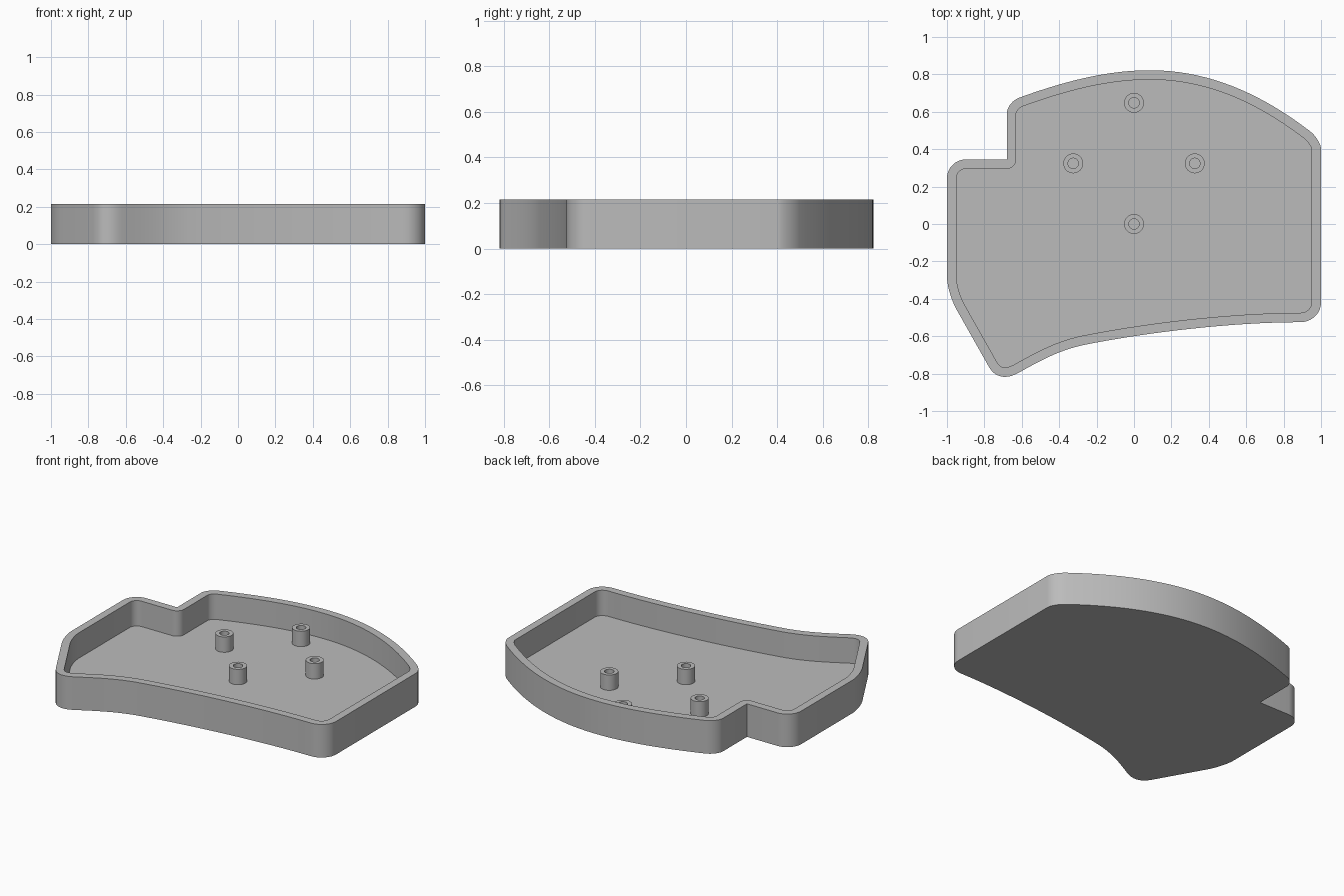
import bpy, bmesh, math
from mathutils import Vector
from mathutils.geometry import interpolate_bezier

HEIGHT, FLOOR, WALL = 0.215, 0.05, 0.05
POST_TOP, POST_R, HOLE_R = 0.15, 0.053, 0.028

cube = bpy.data.objects.get("Cube")
if cube:
    bpy.data.objects.remove(cube)

grey = bpy.data.materials.new("plain grey")
grey.use_nodes = True
grey.diffuse_color = (0.5, 0.5, 0.5, 1)
grey.node_tree.nodes["Principled BSDF"].inputs["Base Color"].default_value = (0.5, 0.5, 0.5, 1)


def finish(bm, name):
    bmesh.ops.recalc_face_normals(bm, faces=bm.faces[:])
    mesh = bpy.data.meshes.new(name)
    bm.to_mesh(mesh)
    bm.free()
    mesh.materials.append(grey)
    obj = bpy.data.objects.new(name, mesh)
    bpy.context.collection.objects.link(obj)
    bpy.ops.object.select_all(action='DESELECT')
    obj.select_set(True)
    bpy.context.view_layer.objects.active = obj
    bpy.ops.object.shade_smooth_by_angle(angle=math.radians(30))
    return obj


def bezier(a, b, c, d, steps=20):
    return [p.to_2d() for p in interpolate_bezier(*(Vector(p).to_3d() for p in (a, b, c, d)), steps)]


def fillet(a, corner, d):
    a, corner, d = Vector(a), Vector(corner), Vector(d)
    return bezier(a, a.lerp(corner, 0.55), d.lerp(corner, 0.55), d, 10)


def offset_inward(points, dist):
    # Clockwise outline: inside is to the right of travel
    result = []
    for i, p in enumerate(points):
        d1 = (p - points[i - 1]).normalized()
        d2 = (points[(i + 1) % len(points)] - p).normalized()
        n1, n2 = Vector((d1.y, -d1.x)), Vector((d2.y, -d2.x))
        if d1.x * d2.y - d1.y * d2.x > 0.5:
            # Round the inside of the notch
            result += [p + n1.lerp(n2, k / 8).normalized() * dist for k in range(9)]
        else:
            n = (n1 + n2).normalized()
            result.append(p + n * dist / n.dot(n1))
    return result


def ring(bm, points, z):
    verts = [bm.verts.new((p.x, p.y, z)) for p in points]
    return verts


def walls(bm, low, high):
    n = len(low)
    for i in range(n):
        j = (i + 1) % n
        bm.faces.new((low[i], low[j], high[j], high[i]))


# Tray outline, clockwise from the left side
pieces = [
    fillet((-1, 0.245), (-1, 0.345), (-0.9, 0.345)),
    [Vector((-0.68, 0.345))],
    fillet((-0.68, 0.59), (-0.68, 0.65), (-0.615, 0.675)),
    bezier((-0.615, 0.675), (-0.38, 0.76), (-0.15, 0.822), (0.085, 0.822)),
    bezier((0.085, 0.822), (0.42, 0.822), (0.70, 0.68), (0.94, 0.497)),
    fillet((0.94, 0.497), (1, 0.45), (1, 0.40)),
    fillet((1, -0.42), (1, -0.525), (0.89, -0.525)),
    bezier((0.89, -0.525), (0.55, -0.525), (0.1, -0.573), (-0.27, -0.647)),
    bezier((-0.27, -0.647), (-0.40, -0.675), (-0.50, -0.73), (-0.62, -0.797)),
    bezier((-0.62, -0.797), (-0.68, -0.83), (-0.74, -0.825), (-0.775, -0.765), 12),
    fillet((-0.95, -0.455), (-1, -0.366), (-1, -0.28)),
]
outline = []
for piece in pieces:
    for p in piece:
        if not outline or (p - outline[-1]).length > 0.001:
            outline.append(p)
inner = offset_inward(outline, WALL)

# Open tray
bm = bmesh.new()
base, rim = ring(bm, outline, 0), ring(bm, outline, HEIGHT)
floor, lip = ring(bm, inner, FLOOR), ring(bm, inner, HEIGHT)
walls(bm, base, rim)
walls(bm, floor, lip)
bm.faces.new(base)
bm.faces.new(floor)
rim_edges = [bm.edges.get((loop[i - 1], loop[i])) for loop in (rim, lip) for i in range(len(loop))]
bmesh.ops.triangle_fill(bm, use_beauty=True, edges=rim_edges)
finish(bm, "tray")


# Hollow screw posts
def post(name, x, y):
    bm = bmesh.new()
    loops = []
    for r, z in ((POST_R, FLOOR), (POST_R, POST_TOP), (HOLE_R, POST_TOP), (HOLE_R, FLOOR)):
        circle = [Vector((x + r * math.cos(a), y + r * math.sin(a)))
                  for a in (math.tau * k / 32 for k in range(32))]
        loops.append(ring(bm, circle, z))
    for low, high in zip(loops, loops[1:]):
        walls(bm, low, high)
    finish(bm, name)


post("centre_post", 0, 0)
post("back_post", 0, 0.648)
for side, sign in (("left", 1), ("right", -1)):
    post(side + "_post", sign * 0.325, 0.324)
